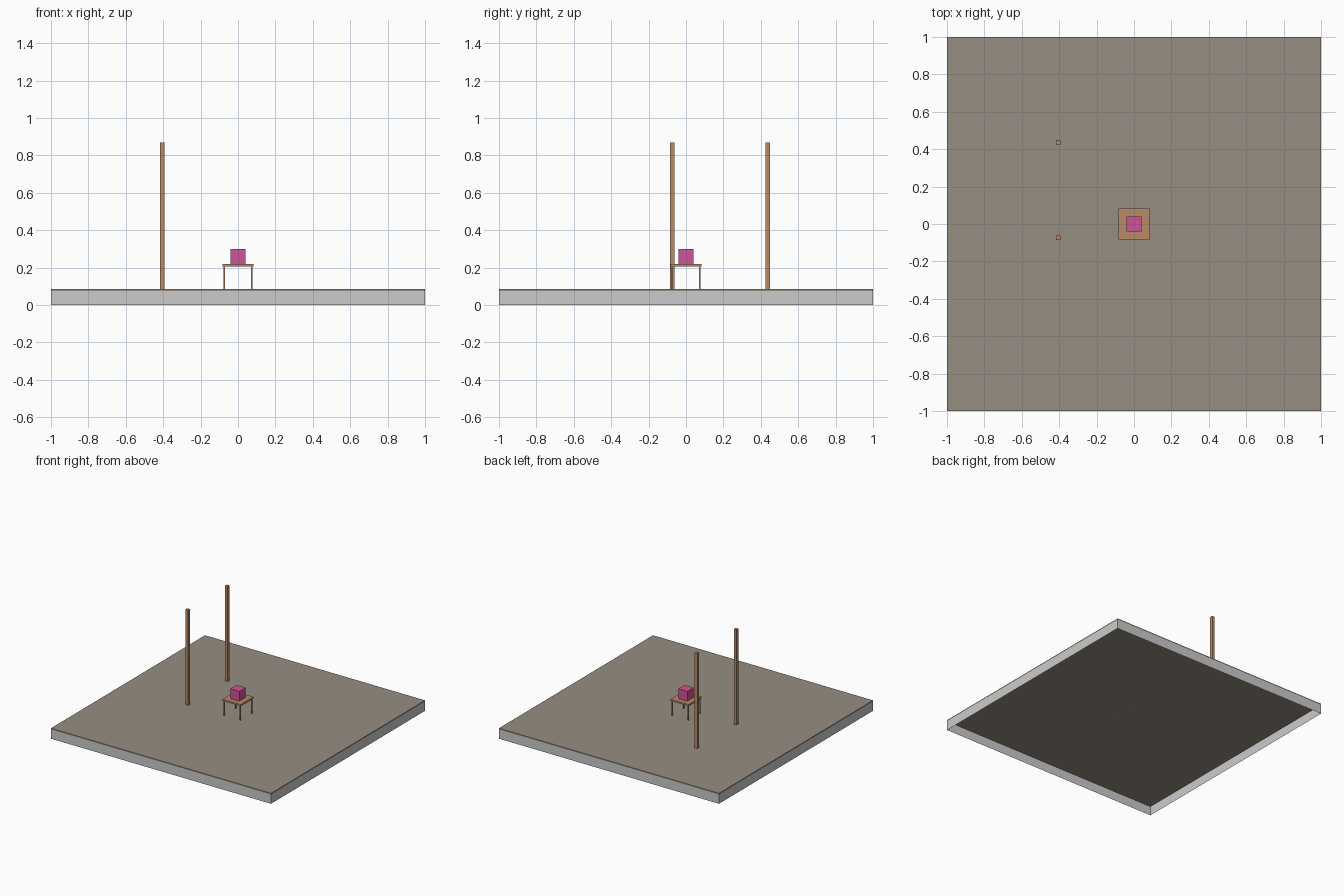
import bpy
import bmesh

if "Cube" in bpy.data.objects:
    bpy.data.objects.remove(bpy.data.objects["Cube"])


def material(name, rgb):
    m = bpy.data.materials.new(name)
    m.diffuse_color = (*rgb, 1.0)
    m.use_nodes = True
    m.node_tree.nodes["Principled BSDF"].inputs["Base Color"].default_value = m.diffuse_color
    return m


STONE = material("grey brown floor", (0.30, 0.27, 0.22))
GREY = material("light grey", (0.60, 0.60, 0.60))
WOOD = material("warm wood", (0.50, 0.26, 0.14))
PINK = material("magenta", (0.62, 0.09, 0.31))


def box(name, x, y, z, mat, open_ends=False):
    """Box from (min, max) ranges; open_ends leaves only the four sides."""
    bm = bmesh.new()
    bmesh.ops.create_cube(bm, size=1.0)
    for v in bm.verts:
        for i, (lo, hi) in enumerate((x, y, z)):
            v.co[i] = hi if v.co[i] > 0 else lo
    if open_ends:
        bm.normal_update()
        ends = [f for f in bm.faces if abs(f.normal.z) > 0.5]
        bmesh.ops.delete(bm, geom=ends, context='FACES_ONLY')
    me = bpy.data.meshes.new(name)
    bm.to_mesh(me)
    bm.free()
    me.materials.append(mat)
    ob = bpy.data.objects.new(name, me)
    bpy.context.collection.objects.link(ob)
    return ob


def around(c, r):
    return (c - r, c + r)


FLOOR = 0.086

# hollow base: thin floor on an open skirt
box("floor", (-1, 1), (-1, 1), (0.076, FLOOR), STONE)
box("base_skirt", (-1, 1), (-1, 1), (0, 0.076), GREY, open_ends=True)

# two tall posts
for label, y in (("front", -0.073), ("back", 0.437)):
    box(label + "_post", around(-0.405, 0.012), around(y, 0.012), (0.076, 0.869), WOOD)

# small table
box("table_top", around(0, 0.083), around(0, 0.083), (0.206, 0.220), WOOD)
for sx in (-1, 1):
    for sy in (-1, 1):
        box("table_leg", around(sx * 0.074, 0.004), around(sy * 0.074, 0.004),
            (0.076, 0.206), WOOD)

# cube resting on the table
box("cube", around(0, 0.041), around(0, 0.041), (0.220, 0.300), PINK)
